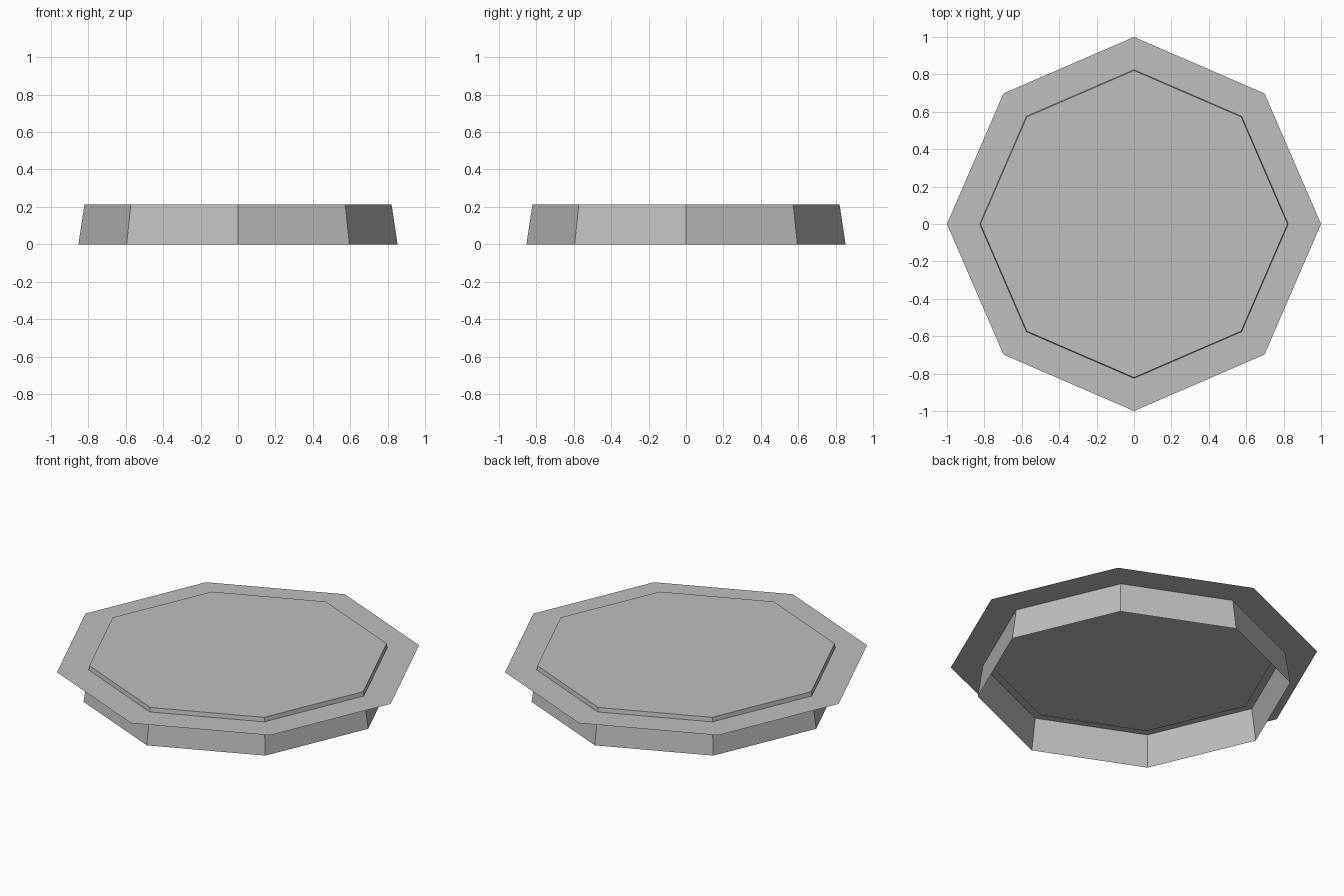
import bpy, bmesh, math

cube = bpy.data.objects.get("Cube")
if cube:
    bpy.data.objects.remove(cube, do_unlink=True)

SIDES = 8
RIM_Z, TOP_Z = 0.187, 0.212

grey = bpy.data.materials.new("plain_grey")
grey.use_nodes = True
colour = (0.52, 0.52, 0.52, 1)
grey.diffuse_color = colour
bsdf = next(n for n in grey.node_tree.nodes if n.type == "BSDF_PRINCIPLED")
bsdf.inputs["Base Color"].default_value = colour


def octagon_shell(name, profile, cap=False):
    """Join octagon rings given as (radius, height); cap closes the last one."""
    bm = bmesh.new()
    rings = []
    for radius, z in profile:
        ring = []
        for i in range(SIDES):
            a = math.tau * i / SIDES
            r = radius * (0.987 if i % 2 else 1)  # diagonal corners sit slightly in
            ring.append(bm.verts.new((r * math.cos(a), r * math.sin(a), z)))
        rings.append(ring)
    for low, high in zip(rings, rings[1:]):
        for i in range(SIDES):
            j = (i + 1) % SIDES
            bm.faces.new((low[i], low[j], high[j], high[i]))
    if cap:
        bm.faces.new(rings[-1])
    mesh = bpy.data.meshes.new(name)
    bm.to_mesh(mesh)
    bm.free()
    mesh.materials.append(grey)
    obj = bpy.data.objects.new(name, mesh)
    bpy.context.collection.objects.link(obj)
    return obj


# Open tapered wall that the pad stands on
octagon_shell("base_wall", [(0.853, 0), (0.825, RIM_Z)])
# Thin flat flange, reaching a little inside the wall
octagon_shell("flat_rim", [(1.0, RIM_Z), (0.778, RIM_Z)])
# Shallow raised deck
octagon_shell("raised_deck", [(0.825, RIM_Z), (0.821, TOP_Z)], cap=True)
